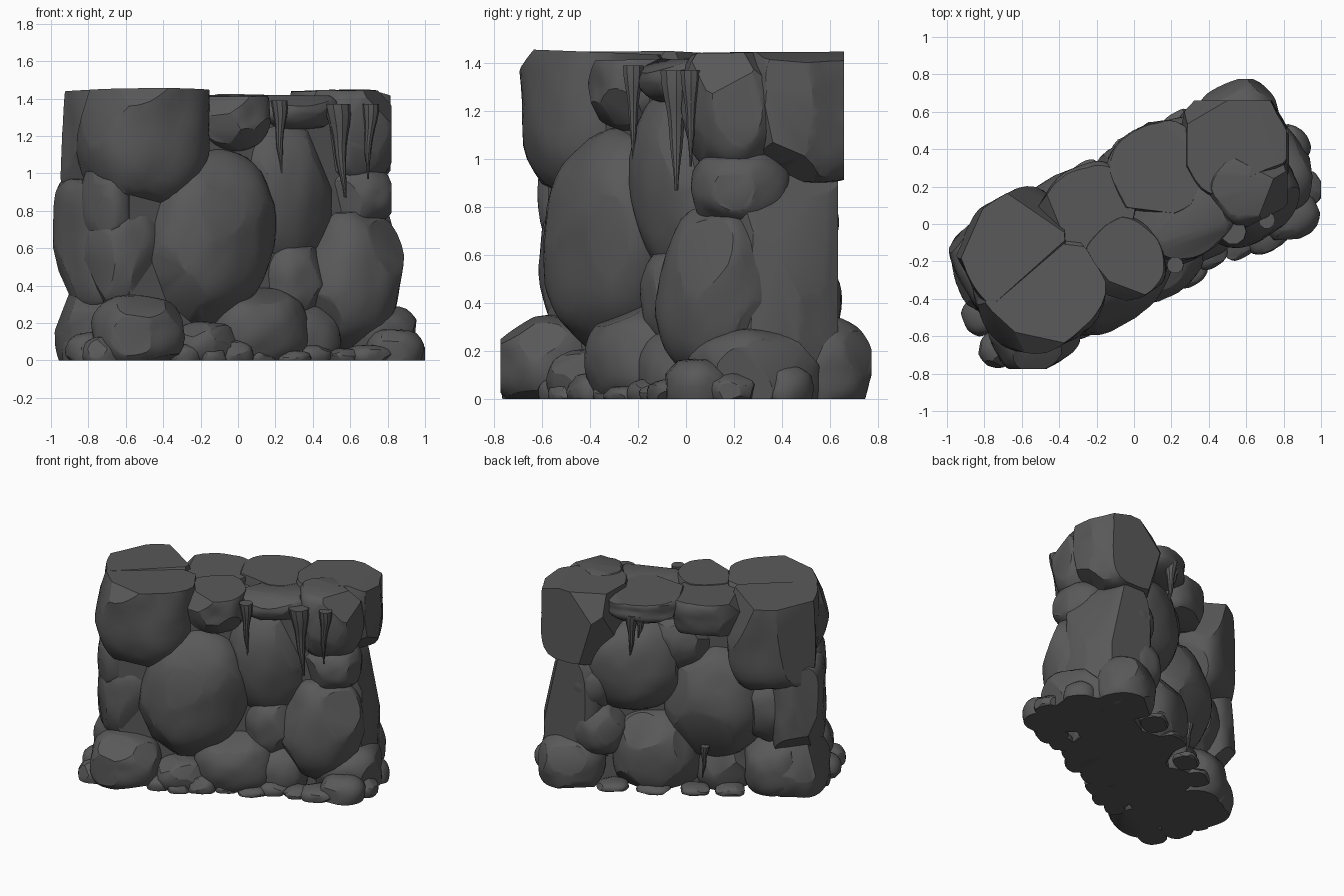
import bpy, bmesh, math, random
from mathutils import Vector, Matrix, noise

if "Cube" in bpy.data.objects:
    bpy.data.objects.remove(bpy.data.objects["Cube"])

random.seed(7)

# The wall runs diagonally: u = along the wall, v = through it (front is -v)
TURN = Matrix.Rotation(math.radians(30), 4, 'Z')
stone = bpy.data.materials.new("dark grey stone")
stone.diffuse_color = (0.1, 0.1, 0.1, 1)
stone.use_nodes = True
stone.node_tree.nodes["Principled BSDF"].inputs["Base Color"].default_value = stone.diffuse_color


def finish(name, bm):
    bmesh.ops.recalc_face_normals(bm, faces=bm.faces)
    me = bpy.data.meshes.new(name)
    bm.to_mesh(me)
    bm.free()
    me.materials.append(stone)
    ob = bpy.data.objects.new(name, me)
    bpy.context.collection.objects.link(ob)
    return ob


def cut(bm, co, no):
    """Slice off everything beyond a plane and close the hole."""
    if not any((v.co - co).dot(no) > 0 for v in bm.verts):
        return
    bmesh.ops.bisect_plane(bm, geom=bm.verts[:] + bm.edges[:] + bm.faces[:],
                           plane_co=co, plane_no=no, clear_outer=True)
    bmesh.ops.holes_fill(bm, edges=[e for e in bm.edges if e.is_boundary], sides=0)


count = 0


def boulder(name, u, v, z, ru, rv, rz, tilt=0, box=2.4, up=None, down=None,
            facets=8, sub=4, y_max=0.775, x_max=1.0):
    """Chipped super-ellipsoid; up/down set how square the upper and lower halves are."""
    global count
    count += 1
    random.seed(count * 17)
    bm = bmesh.new()
    bmesh.ops.create_icosphere(bm, subdivisions=sub, radius=1)
    for p in bm.verts:
        d = p.co.copy()
        q = (up if d.z > 0 else down) or box
        flat = (abs(d.x) ** box + abs(d.y) ** box) ** (1 / box)
        s = (flat ** q + abs(d.z) ** q) ** (-1 / q)
        p.co = d * s * (1 + 0.07 * noise.noise(d * 1.6 + Vector((count * 5, 0, 0)))
                        + 0.02 * noise.noise(d * 4 + Vector((0, count * 5, 0))))
    # chipped flat facets
    for i in range(facets):
        n = Vector((random.gauss(0, 1), random.gauss(0, 1), random.gauss(0, 0.8))).normalized()
        cut(bm, n * random.uniform(0.9, 1.0), n)
    m = (TURN @ Matrix.Translation((u, v, z)) @ Matrix.Rotation(math.radians(tilt), 4, 'Y')
         @ Matrix.Diagonal((ru, rv, rz, 1)))
    bm.transform(m)
    # flat ground, level wall top and overall limits
    cut(bm, Vector((0, 0, 0)), Vector((0, 0, -1)))
    c = m.translation
    top = 1.445 if abs(u) > 0.4 else 1.415
    slope = Vector((random.uniform(-.04, .04), random.uniform(-.04, .04), 1)).normalized()
    cut(bm, Vector((c.x, c.y, top)), slope)
    cut(bm, Vector((0, 0, 1.46)), Vector((0, 0, 1)))
    cut(bm, Vector((x_max, 0, 0)), Vector((1, 0, 0)))
    cut(bm, Vector((-1, 0, 0)), Vector((-1, 0, 0)))
    cut(bm, Vector((0, y_max, 0)), Vector((0, 1, 0)))
    cut(bm, Vector((0, -0.775, 0)), Vector((0, -1, 0)))
    return finish(name, bm)


def drip(name, x, y, z0, z1, r, lean=0.02):
    """Hanging stone spike with a wobble, wide at the top."""
    bm = bmesh.new()
    rings, n, rows = 10, 10, []
    for i in range(rings):
        t = i / (rings - 1)
        rad = r * (0.12 + 0.88 * (1 - t) ** 1.3) * (1 + 0.08 * math.sin(i * 1.3))
        cx = x + lean * t + 0.004 * math.sin(i * 0.9)
        rows.append([bm.verts.new((cx + rad * math.cos(a * math.tau / n),
                                   y + rad * math.sin(a * math.tau / n),
                                   z0 + (z1 - z0) * t)) for a in range(n)])
    for a, b in zip(rows, rows[1:]):
        for k in range(n):
            bm.faces.new((a[k], a[(k + 1) % n], b[(k + 1) % n], b[k]))
    bm.faces.new(rows[0])
    bm.faces.new(rows[-1])
    finish(name, bm)


# Solid core behind the boulders
bm = bmesh.new()
bmesh.ops.create_cube(bm, size=1, matrix=TURN @ Matrix.Translation((-0.04, 0, 0.68))
                      @ Matrix.Diagonal((1.5, 0.42, 1.36, 1)))
finish("wall_core", bm)

# Front face boulders
boulder("front_top_left", -.61, -.04, 1.18, .34, .33, .42, 0, 2.4, 6, 2.1)
boulder("front_top_middle", -.13, -.14, 1.29, .2, .22, .18, 0, 2.4, 5)
boulder("front_top_gap", .27, -.1, 1.33, .25, .22, .1, 0, 2.6, 4)
boulder("front_top_right", .64, -.13, 1.21, .22, .21, .26, 0, 2.4, 5, x_max=.82)
boulder("front_big_centre", -.29, -.15, .66, .37, .29, .49, 18, 2.2)
boulder("front_centre_right", .2, -.09, .9, .28, .23, .4, -5, 2.3)
boulder("front_small_right", .66, -.12, .88, .2, .2, .17, x_max=.82)
boulder("front_low_right", .59, -.17, .43, .28, .24, .39, 10, 2.3)
boulder("front_middle_gap", .25, -.1, .42, .2, .22, .24)
boulder("front_left_middle", -.73, -.02, .56, .22, .22, .32)
boulder("front_left_upper", -.83, -.04, .84, .12, .17, .25)
boulder("front_low_left", -.74, -.22, .15, .24, .22, .2, 0, 2.6)
boulder("front_low_middle", 0, -.18, .16, .28, .25, .23)
boulder("front_low_step", -.36, -.27, .08, .18, .15, .13)
boulder("front_low_gap", .3, -.18, .1, .2, .18, .2)

# Left end and right end blocks
boulder("left_end_top", -.61, .22, 1.15, .3, .26, .4, 0, 4, 6, 3)
boulder("left_end_middle", -.78, .16, .62, .18, .27, .36, 0, 3.2, 5, 5)
boulder("left_end_low", -.77, .13, .16, .21, .28, .25, 0, 3)
boulder("right_end_top", .68, .13, 1.2, .29, .29, .3, 0, 3, 6, 5, y_max=.66, x_max=.815)
boulder("right_end_column", .73, .08, .48, .22, .28, .48, 0, 3, 6, 6, y_max=.635, x_max=.83)
boulder("right_end_low", .76, -.1, .1, .23, .27, .2, 0, 2.8)

# Back face boulders
boulder("back_top_middle", -.18, .19, 1.29, .26, .23, .17, 0, 2.6, 5)
boulder("back_top_slab", .26, .18, 1.34, .26, .25, .11, 0, 2.6, 5)
boulder("back_upper_round", .33, .12, .88, .36, .29, .36, 0, 2.2)
boulder("back_big_round", -.23, .12, .62, .37, .31, .42, -10, 2.2)
boulder("back_low_middle", .18, .14, .22, .31, .27, .33)
boulder("back_left_stone", .57, .14, .4, .2, .25, .2)
boulder("back_low_right_end", .76, .21, .13, .23, .2, .22)
boulder("back_low_left_end", -.63, .18, .16, .23, .24, .23)
boulder("back_gap_stone", -.58, .13, .6, .2, .25, .28)
boulder("back_gap_upper", .02, .1, 1.05, .22, .22, .22)
boulder("back_gap_low", -.28, .12, .14, .2, .22, .22)
boulder("back_gap_side", .62, .1, .72, .18, .25, .22)

# Small rubble at the foot: world x, y, height, radius
rubble = [(.84, .04, .16, .15), (.89, .18, .1, .12), (.8, .4, .14, .14), (.7, -.04, .08, .13),
          (.56, -.1, .06, .1), (.4, -.15, .08, .1), (.29, -.25, .05, .1), (.12, -.31, .06, .08),
          (-.02, -.4, .1, .1), (-.14, -.5, .06, .08), (-.28, -.54, .08, .08),
          (-.71, -.66, .12, .12), (-.79, -.48, .14, .13), (-.84, -.33, .16, .1),
          (-.25, .25, .05, .1), (.0, .38, .05, .12), (.25, .51, .05, .11), (-.45, .12, .06, .1)]
for i, (x, y, h, r) in enumerate(rubble):
    p = TURN.inverted() @ Vector((x, y, 0))
    boulder(f"rubble_{i + 1}", p.x, p.y, h * .3, r, r * .85, h * .75, 0, 2.6, facets=7, sub=3)

# Hanging drips under the top stones
drip("drip_front_left", .22, -.22, 1.39, 1.0, .045, .01)
drip("drip_front_long", .53, -.04, 1.37, .87, .07, .04)
drip("drip_front_right", .71, .02, 1.37, .97, .045, -.02)
drip("drip_front_low", -.5, -.42, .78, .52, .04)
for i, (u, z1) in enumerate([(.27, 1.15), (.33, .98)]):
    p = TURN @ Vector((u, .39, 0))
    drip(f"drip_back_{i + 1}", p.x, p.y, 1.33, z1, .045)
p = TURN @ Vector((-.16, .34, 0))
drip("drip_back_low", p.x, p.y, .34, .1, .03)

# Smooth shading with crisp facet edges
for ob in bpy.data.objects:
    ob.select_set(True)
    bpy.context.view_layer.objects.active = ob
bpy.ops.object.shade_smooth_by_angle(angle=math.radians(30))
